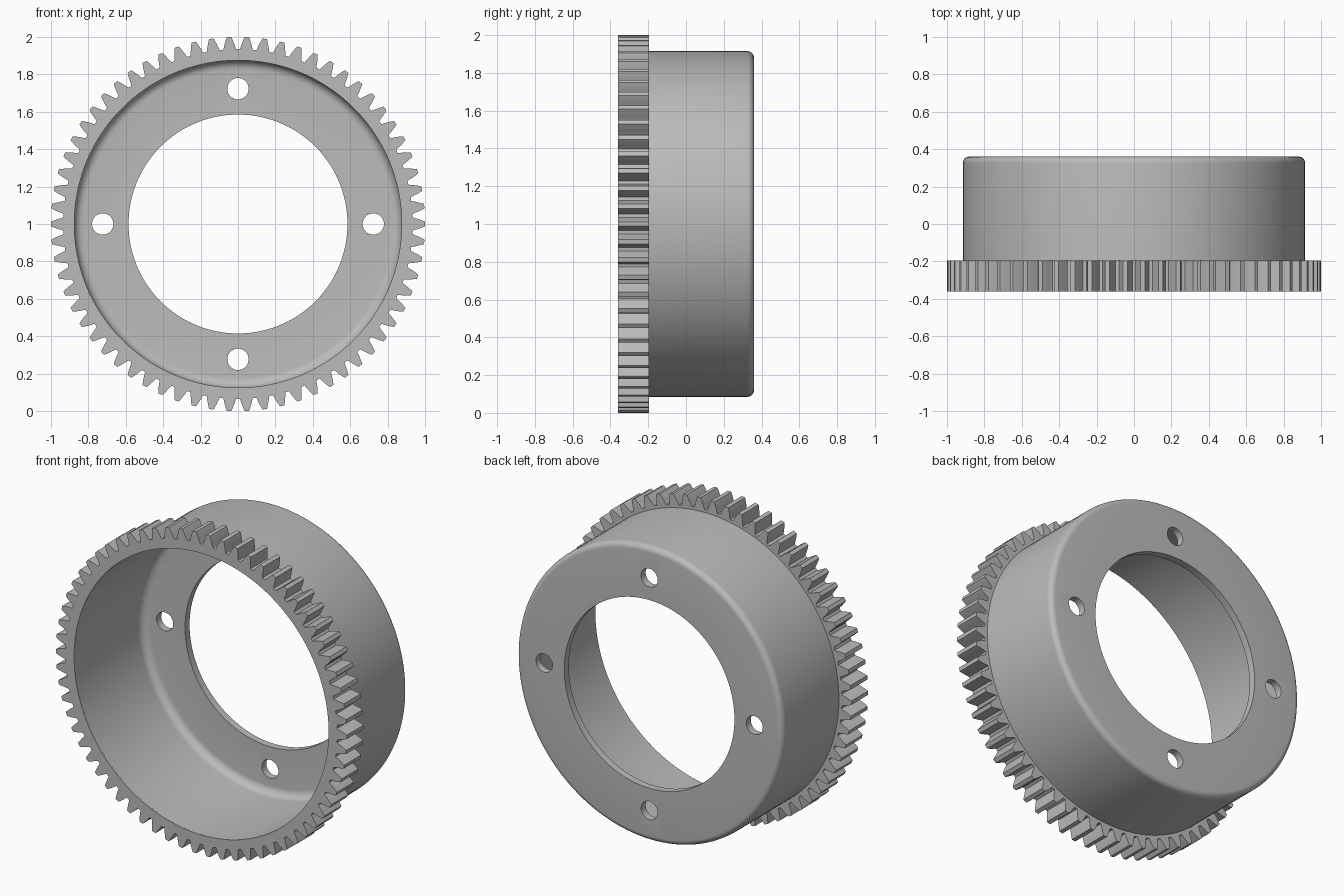
import bpy, bmesh
from math import sin, cos, pi, radians
from mathutils import Matrix

if "Cube" in bpy.data.objects:
    bpy.data.objects.remove(bpy.data.objects["Cube"])

# Main dimensions
TEETH = 66
FRONT, GEAR_BACK, BACK = -0.36, -0.195, 0.36
OUTER, INNER, BORE = 0.915, 0.875, 0.585
PLATE = 0.045
BOLT_CIRCLE, BOLT_RADIUS = 0.723, 0.057
CENTRE_Z = 1.0

steel = bpy.data.materials.new("steel grey")
steel.use_nodes = True
grey = (0.5, 0.5, 0.5, 1)
steel.diffuse_color = grey
steel.node_tree.nodes["Principled BSDF"].inputs["Base Color"].default_value = grey


def point(radius, angle, y):
    return (radius * sin(angle), y, CENTRE_Z + radius * cos(angle))


def bridge(bm, a, b):
    n = len(a)
    for i in range(n):
        j = (i + 1) % n
        bm.faces.new((a[i], a[j], b[j], b[i]))


def make_object(name, bm):
    bmesh.ops.recalc_face_normals(bm, faces=bm.faces)
    mesh = bpy.data.meshes.new(name)
    bm.to_mesh(mesh)
    bm.free()
    mesh.materials.append(steel)
    obj = bpy.data.objects.new(name, mesh)
    bpy.context.collection.objects.link(obj)
    return obj


def activate(obj):
    bpy.ops.object.select_all(action="DESELECT")
    obj.select_set(True)
    bpy.context.view_layer.objects.active = obj


def fillet(radius, corner_r, corner_y, steps=6):
    # Quarter arc from the wall round to the back plate
    r0, y0 = corner_r - radius, corner_y - radius
    angles = [pi / 2 * i / steps for i in range(steps + 1)]
    return [(r0 + radius * cos(a), y0 + radius * sin(a)) for a in angles]


# Drum: a turned cup with rounded rear corner and open centre
profile = [(OUTER, FRONT + 0.005)] + fillet(0.035, OUTER, BACK)
profile += [(BORE, BACK), (BORE, BACK - PLATE)]
profile += fillet(0.05, INNER, BACK - PLATE)[::-1]
profile += [(INNER, FRONT + 0.005)]
SEGMENTS = TEETH * 2
bm = bmesh.new()
rings = [[bm.verts.new(point(r, 2 * pi * i / SEGMENTS, y)) for i in range(SEGMENTS)]
         for r, y in profile]
for k, ring in enumerate(rings):
    bridge(bm, ring, rings[(k + 1) % len(rings)])
drum = make_object("drum", bm)

# Four bolt holes through the back plate
bm = bmesh.new()
for k in range(4):
    place = Matrix.Translation(point(BOLT_CIRCLE, k * pi / 2, BACK))
    bmesh.ops.create_cone(bm, cap_ends=True, segments=40, radius1=BOLT_RADIUS,
                          radius2=BOLT_RADIUS, depth=0.3,
                          matrix=place @ Matrix.Rotation(pi / 2, 4, "X"))
cutter = make_object("bolt_hole_cutter", bm)
cutter.hide_render = True
holes = drum.modifiers.new("bolt holes", "BOOLEAN")
holes.operation = "DIFFERENCE"
holes.solver = "EXACT"
holes.object = cutter
activate(drum)
bpy.ops.object.modifier_apply(modifier=holes.name)
bpy.data.objects.remove(cutter)

# Toothed ring: flank given as radius and half width in tooth pitches
flank = [(0.934, 0.40), (0.943, 0.35), (0.957, 0.305), (0.971, 0.25),
         (0.986, 0.19), (1.0, 0.125)]
tooth = [(r, -w) for r, w in flank] + [(r, w) for r, w in reversed(flank)]
pitch = 2 * pi / TEETH
outline = [(r, (k + 0.5 + w) * pitch) for k in range(TEETH) for r, w in tooth]
bm = bmesh.new()
front = [bm.verts.new(point(r, a, FRONT)) for r, a in outline]
back = [bm.verts.new(point(r, a, GEAR_BACK)) for r, a in outline]
front_bore = [bm.verts.new(point(INNER, a, FRONT)) for r, a in outline]
back_bore = [bm.verts.new(point(INNER + 0.02, a, GEAR_BACK)) for r, a in outline]
lip = [bm.verts.new(point(INNER, a, FRONT + 0.006)) for r, a in outline]
loops = [front, back, back_bore, lip, front_bore]
for k, loop in enumerate(loops):
    bridge(bm, loop, loops[(k + 1) % len(loops)])
gear = make_object("toothed_ring", bm)

for obj in (drum, gear):
    activate(obj)
    bpy.ops.object.shade_smooth_by_angle(angle=radians(30))
